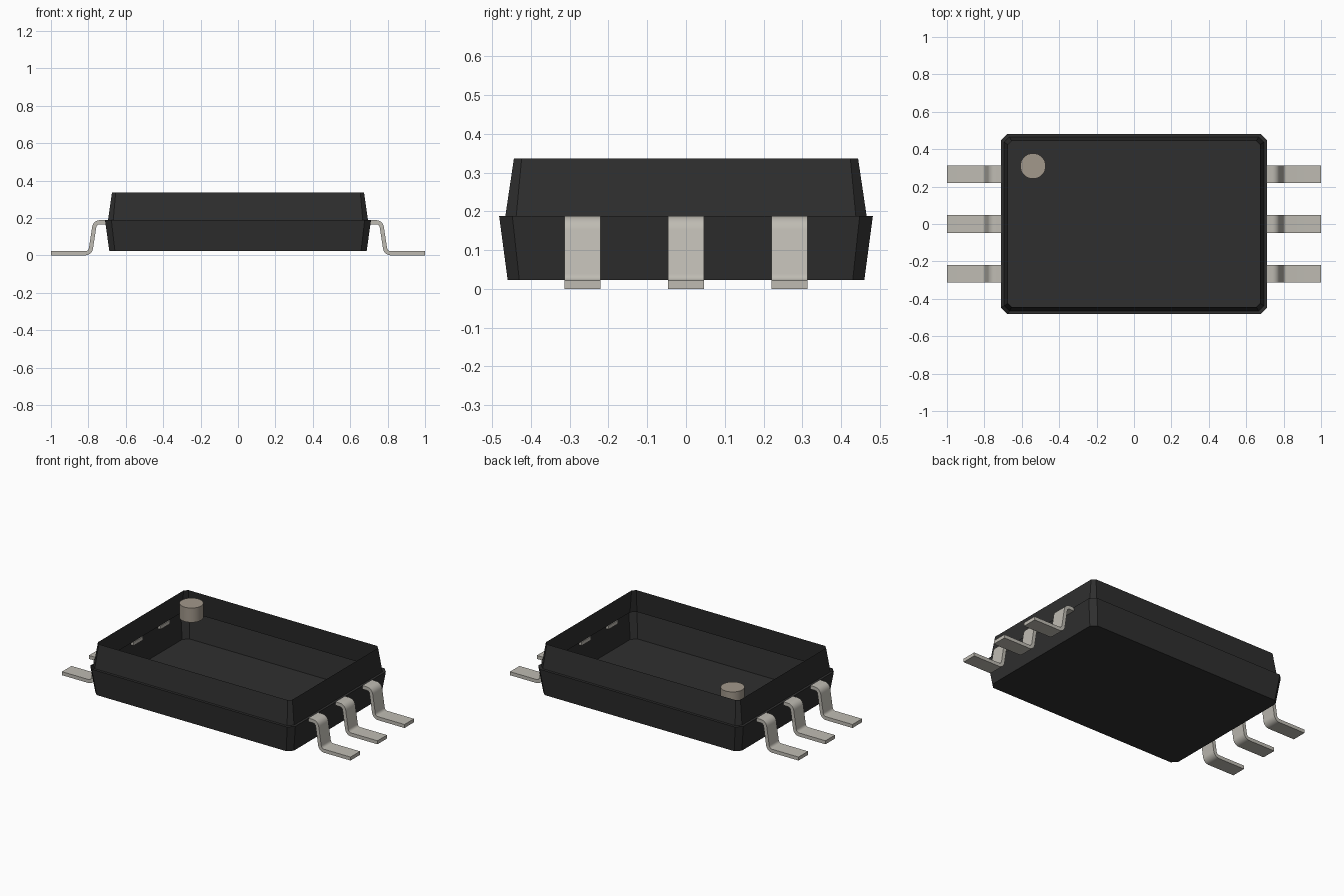
import bpy, bmesh, math
from mathutils import Vector

if "Cube" in bpy.data.objects:
    bpy.data.objects.remove(bpy.data.objects["Cube"], do_unlink=True)


def material(name, rgb, rough=0.6):
    m = bpy.data.materials.new(name)
    m.use_nodes = True
    m.diffuse_color = (*rgb, 1)
    bsdf = m.node_tree.nodes["Principled BSDF"]
    bsdf.inputs["Base Color"].default_value = (*rgb, 1)
    bsdf.inputs["Roughness"].default_value = rough
    return m


black = material("black plastic", (0.028, 0.028, 0.028))
metal = material("lead metal", (0.52, 0.50, 0.45))
tan = material("marker tan", (0.36, 0.315, 0.26))


def make_object(name, bm, mat, smooth=False):
    bm.normal_update()
    me = bpy.data.meshes.new(name)
    bm.to_mesh(me)
    bm.free()
    me.materials.append(mat)
    ob = bpy.data.objects.new(name, me)
    bpy.context.collection.objects.link(ob)
    if smooth:
        bpy.ops.object.select_all(action='DESELECT')
        ob.select_set(True)
        bpy.context.view_layer.objects.active = ob
        bpy.ops.object.shade_smooth_by_angle(angle=math.radians(40))
    return ob


# Body: open-topped shell of chamfered rectangular rings
def chamfered_ring(bm, hx, hy, z, c):
    pts = [(hx, -hy + c), (hx, hy - c), (hx - c, hy), (-hx + c, hy),
           (-hx, hy - c), (-hx, -hy + c), (-hx + c, -hy), (hx - c, -hy)]
    return [bm.verts.new((x, y, z)) for x, y in pts]


bm = bmesh.new()
levels = [(0.688, 0.460, 0.023, 0.030),   # underside
          (0.711, 0.482, 0.188, 0.034),   # parting line
          (0.695, 0.466, 0.188, 0.028),   # inside of the step
          (0.674, 0.444, 0.336, 0.020)]   # open rim
rings = [chamfered_ring(bm, *lv) for lv in levels]
bm.faces.new(rings[0][::-1])
for level, (low, high) in enumerate(zip(rings, rings[1:])):
    for i in range(8):
        if level == 1 and i == 5:         # gap in the step at one corner
            continue
        j = (i + 1) % 8
        bm.faces.new((low[i], low[j], high[j], high[i]))
make_object("body_shell", bm, black)


# Leads: a bent strip, swept from a centre line in x and z
def arc(cx, cz, r, a0, a1, n=6):
    return [(cx + r * math.cos(math.radians(a0 + (a1 - a0) * k / n)),
             cz + r * math.sin(math.radians(a0 + (a1 - a0) * k / n)))
            for k in range(n + 1)]


T, W = 0.022, 0.094
path = ([(0.690, 0.177)] + arc(0.739, 0.147, 0.030, 90, 8)
        + arc(0.816, 0.041, 0.030, 188, 270) + [(1.0, 0.011)])


def lead(name, side, y):
    bm = bmesh.new()
    sections = []
    for k, (x, z) in enumerate(path):
        a = Vector(path[max(k - 1, 0)])
        b = Vector(path[min(k + 1, len(path) - 1)])
        t = (b - a).normalized()
        if k in (0, len(path) - 1):
            t = Vector((1, 0))
        n = Vector((-t.y, t.x)) * T / 2
        sections.append([bm.verts.new((side * (x + s * n.x), y + w * W / 2, z + s * n.y))
                         for s, w in ((1, -1), (1, 1), (-1, 1), (-1, -1))])
    for a, b in zip(sections, sections[1:]):
        for i in range(4):
            j = (i + 1) % 4
            bm.faces.new((a[i], a[j], b[j], b[i]))
    bm.faces.new(sections[0])
    bm.faces.new(sections[-1][::-1])
    bmesh.ops.recalc_face_normals(bm, faces=bm.faces)
    make_object(name, bm, metal, smooth=True)


for side, label in ((1, "left"), (-1, "right")):
    for y, place in ((-0.267, "front"), (0, "middle"), (0.267, "back")):
        lead(f"{label}_{place}_lead", side, y)

# Round orientation marker, level with the rim
bm = bmesh.new()
bmesh.ops.create_cone(bm, cap_ends=True, segments=32, radius1=0.068,
                      radius2=0.068, depth=0.09)
bmesh.ops.translate(bm, verts=bm.verts, vec=(-0.54, 0.31, 0.292))
make_object("corner_marker", bm, tan, smooth=True)
